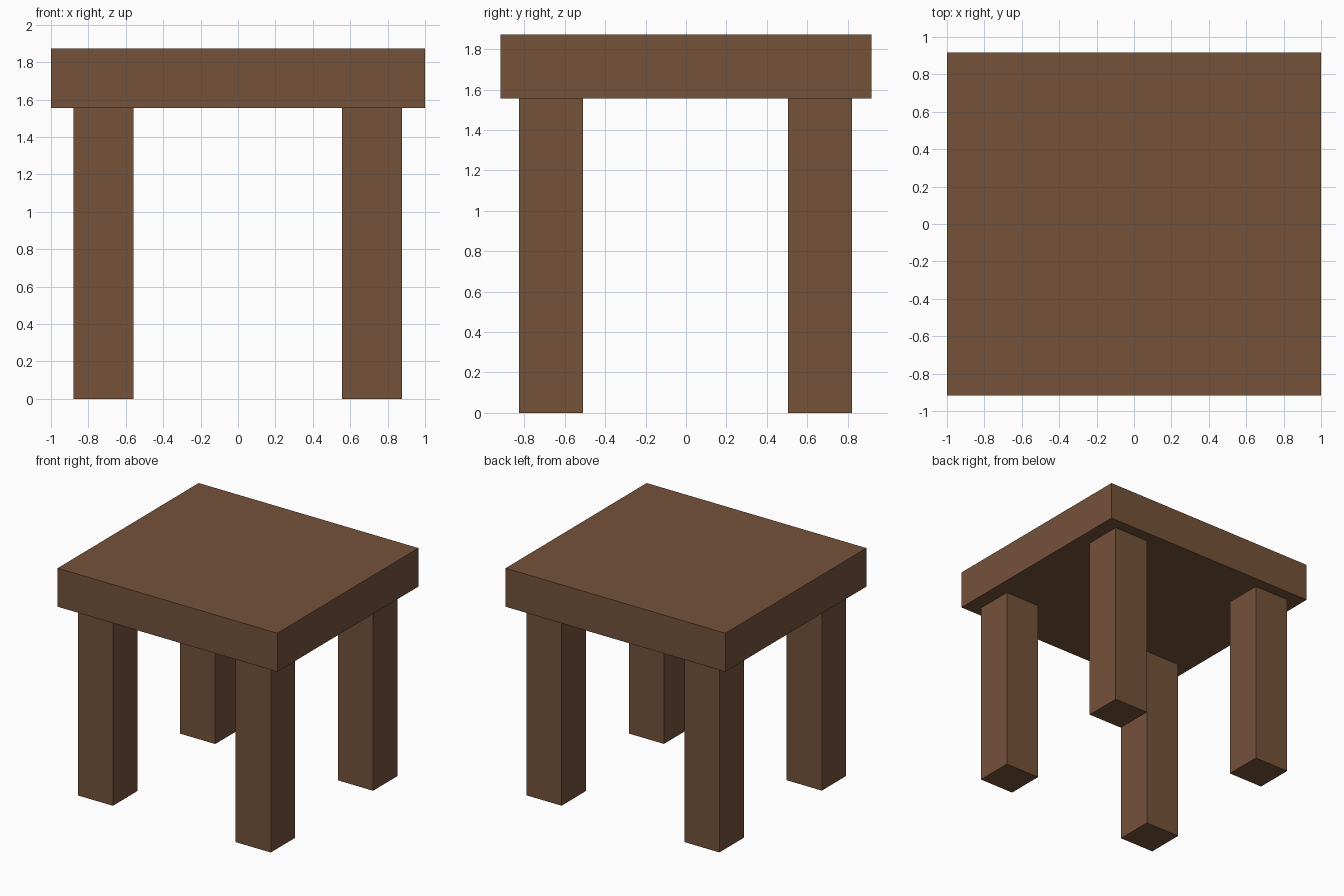
import bpy

if "Cube" in bpy.data.objects:
    bpy.data.objects.remove(bpy.data.objects["Cube"])

wood = bpy.data.materials.new("brown wood")
wood.diffuse_color = (0.178, 0.084, 0.042, 1.0)
wood.use_nodes = True
wood.node_tree.nodes["Principled BSDF"].inputs["Base Color"].default_value = wood.diffuse_color


def box(name, x, y, z):
    """Box spanning the given (min, max) ranges."""
    spans = (x, y, z)
    bpy.ops.mesh.primitive_cube_add(size=1, location=[(a + b) / 2 for a, b in spans])
    obj = bpy.context.object
    obj.name = name
    obj.scale = [b - a for a, b in spans]
    bpy.ops.object.transform_apply(location=False, rotation=False, scale=True)
    obj.data.materials.append(wood)
    return obj


# Thick slab top
UNDERSIDE = 1.555
box("table_top", (-1.0, 1.0), (-0.917, 0.917), (UNDERSIDE, 1.872))

# Four square legs, slightly inset from the edges
for side, x in (("left", (-0.88, -0.56)), ("right", (0.557, 0.877))):
    for end, y in (("front", (-0.826, -0.509)), ("back", (0.504, 0.822))):
        box(f"{end}_{side}_leg", x, y, (0.0, UNDERSIDE))
